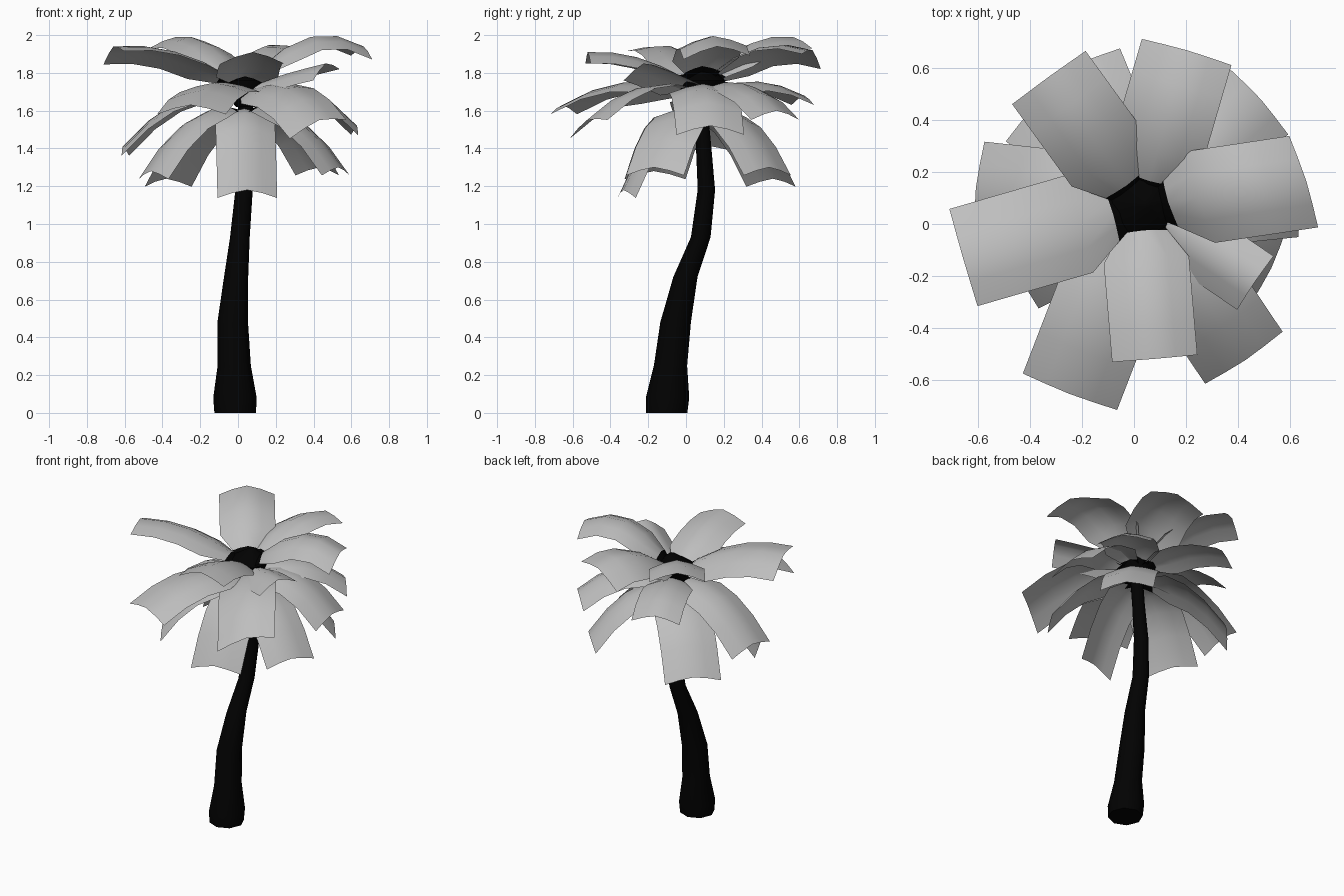
import bpy, bmesh, math
from mathutils import Matrix, Vector

cube = bpy.data.objects.get("Cube")
if cube:
    bpy.data.objects.remove(cube, do_unlink=True)


def material(name, rgb):
    mat = bpy.data.materials.new(name)
    mat.use_nodes = True
    mat.diffuse_color = (*rgb, 1)
    mat.node_tree.nodes["Principled BSDF"].inputs["Base Color"].default_value = (*rgb, 1)
    return mat


bark = material("dark bark", (0.0005, 0.0005, 0.0005))
leaf = material("pale leaf", (0.52, 0.52, 0.52))


def finish(name, bm, mats, angle):
    mesh = bpy.data.meshes.new(name)
    bm.to_mesh(mesh)
    bm.free()
    obj = bpy.data.objects.new(name, mesh)
    bpy.context.collection.objects.link(obj)
    for m in mats:
        mesh.materials.append(m)
    bpy.ops.object.select_all(action="DESELECT")
    obj.select_set(True)
    bpy.context.view_layer.objects.active = obj
    bpy.ops.object.shade_smooth_by_angle(angle=math.radians(angle))
    return obj


def lofted(name, rings, sides=8):
    """Stack of horizontal rings (x, y, z, radius) skinned together."""
    bm = bmesh.new()
    loops = []
    for x, y, z, r in rings:
        loops.append([bm.verts.new((x + r * math.cos(a), y + r * math.sin(a), z))
                      for a in (math.tau * i / sides for i in range(sides))])
    for low, high in zip(loops, loops[1:]):
        for i in range(sides):
            j = (i + 1) % sides
            bm.faces.new((low[i], low[j], high[j], high[i]))
    bm.faces.new(loops[0][::-1])
    bm.faces.new(loops[-1])
    return finish(name, bm, [bark], 50)


# Leaning, tapering trunk
lofted("trunk", [(-0.015, -0.103, 0, 0.11), (-0.016, -0.098, 0.08, 0.115),
                 (-0.02, -0.082, 0.25, 0.088), (-0.028, -0.055, 0.48, 0.081),
                 (-0.01, -0.003, 0.72, 0.064), (0.01, 0.078, 0.93, 0.052),
                 (0.032, 0.108, 1.18, 0.046), (0.04, 0.092, 1.43, 0.04),
                 (0.04, 0.07, 1.66, 0.04)])

# Dark heart where the fronds meet
lofted("crown_heart", [(0.04, 0.07, 1.62, 0.05), (0.03, 0.07, 1.7, 0.11),
                       (0.03, 0.08, 1.76, 0.13), (0.05, 0.08, 1.84, 0.02)])


def frond(name, base_z, sag, tip, rise, width, roll=0, yaw=0):
    """Arched blade, ridged along its middle, with a dark narrow root."""
    start = Vector((0.03, 0.07, base_z))
    end = Vector(tip)
    mid = (start + end) / 2
    mid.z = rise
    out = end - start
    side = Vector((-out.y, out.x, 0)).normalized()
    turned = Matrix.Rotation(math.radians(yaw), 3, "Z") @ side
    bm = bmesh.new()
    rows = []
    for t, w in ((0, 0.15), (0.16, 0.55), (0.34, 1), (0.56, 1), (0.78, 1), (1, 1)):
        p = start * (1 - t) ** 2 + mid * 2 * t * (1 - t) + end * t * t
        tangent = (mid - start) * (1 - t) + (end - mid) * t
        up = tangent.cross(side).normalized()
        # Let the blade edges hang partly straight down so the tip stays square
        hang = (up + Vector((0, 0, 2))).normalized()
        row = []
        for s in (-1, -0.5, 0, 0.5, 1):
            v = p + turned * (s * w * width / 2) - hang * (sag * w * abs(s) ** 1.4)
            v.z += roll * s * w
            row.append(bm.verts.new(v))
        rows.append(row)
    for k, (a, b) in enumerate(zip(rows, rows[1:])):
        for i in range(4):
            face = bm.faces.new((a[i], b[i], b[i + 1], a[i + 1]))
            face.material_index = 1 if k == 0 else 0
    return finish(name, bm, [leaf, bark], 60)


# Tip position, arch height, blade width, then optional roll and yaw
upper = [((-0.33, 0.567, 1.99), 2.03, 0.35), ((0.205, 0.67, 1.92), 2.03, 0.36, -0.04),
         ((0.665, 0.165, 1.94), 2.13, 0.37, 0.01, 9), ((-0.66, -0.13, 1.94), 1.98, 0.39, 0.035),
         ((0.08, -0.52, 1.91), 1.93, 0.33), ((0.465, -0.225, 1.85), 1.8, 0.25, 0.03)]
middle = [((-0.25, -0.655, 1.63), 1.85, 0.39), ((0.43, -0.525, 1.55), 1.84, 0.36, 0.05),
          ((0.49, 0.48, 1.6), 1.86, 0.34), ((0.63, 0.13, 1.52), 1.86, 0.36),
          ((-0.2, 0.625, 1.68), 1.83, 0.31), ((-0.61, 0.14, 1.41), 1.78, 0.36)]
lower = [((-0.38, 0.46, 1.24), 1.68, 0.36), ((-0.46, -0.17, 1.28), 1.7, 0.36),
         ((0.05, -0.33, 1.18), 1.68, 0.33, 0, 14), ((0.53, -0.17, 1.3), 1.7, 0.34),
         ((0.43, 0.44, 1.3), 1.7, 0.34)]

for tier, fronds, base_z, sag in (("upper", upper, 1.72, 0.06),
                                  ("middle", middle, 1.68, 0.05), ("lower", lower, 1.6, 0.045)):
    for i, shape in enumerate(fronds):
        frond(f"{tier}_frond_{i + 1}", base_z, sag, *shape)
